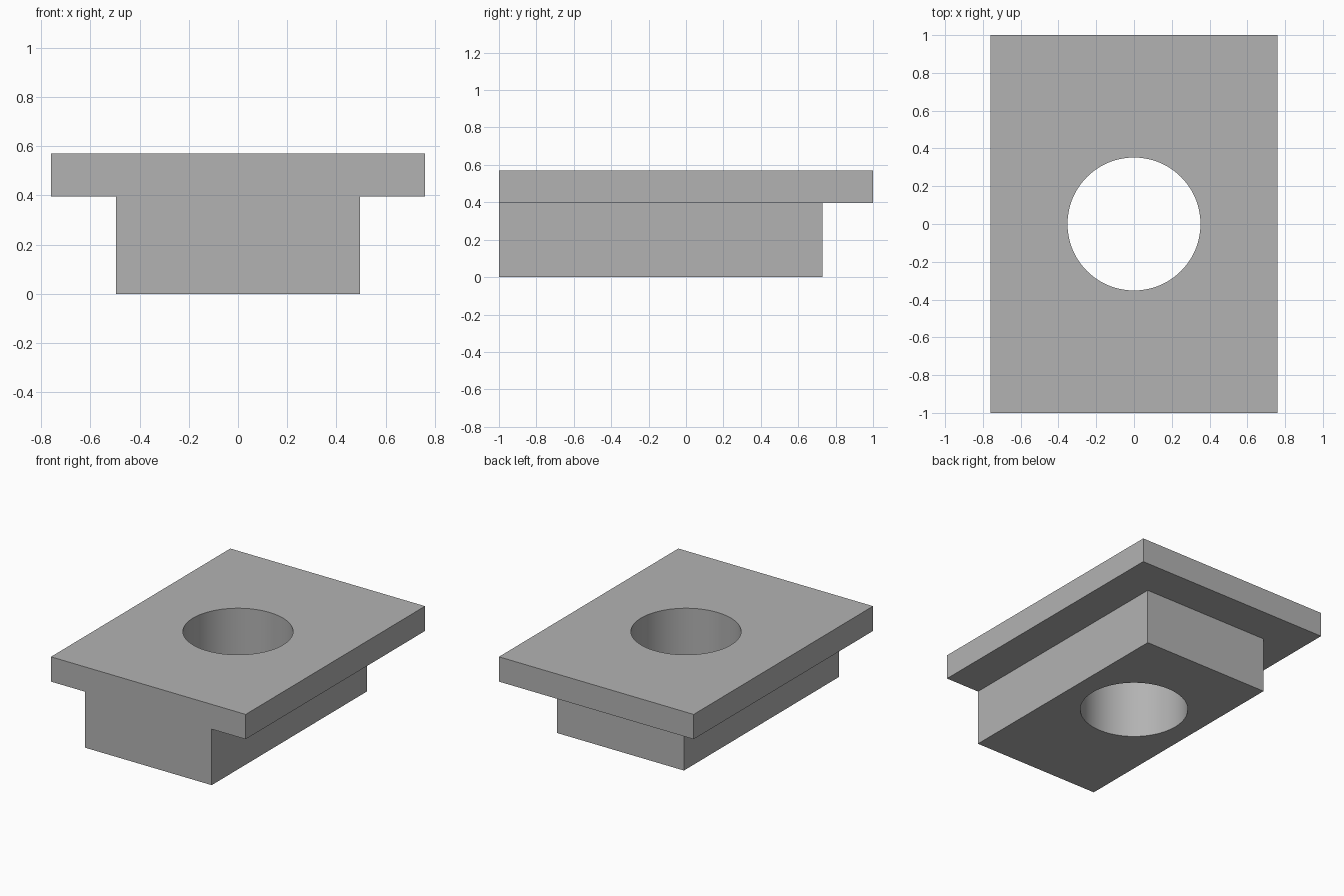
import bpy
import math

default = bpy.data.objects.get("Cube")
if default:
    bpy.data.objects.remove(default, do_unlink=True)

HALF_X, HALF_Y = 0.76, 1.0
TOP, LEDGE = 0.57, 0.395
BLOCK_HALF_X, BLOCK_BACK = 0.495, 0.73
HOLE_RADIUS = 0.352

grey = bpy.data.materials.new("plain grey")
grey.use_nodes = True
colour = (0.45, 0.45, 0.45, 1.0)
grey.diffuse_color = colour
grey.node_tree.nodes["Principled BSDF"].inputs["Base Color"].default_value = colour


def box(name, low, high):
    """Box spanning two opposite corners."""
    centre = [(a + b) / 2 for a, b in zip(low, high)]
    bpy.ops.mesh.primitive_cube_add(size=1, location=centre)
    obj = bpy.context.object
    obj.name = name
    obj.scale = [b - a for a, b in zip(low, high)]
    bpy.ops.object.transform_apply(location=True, rotation=False, scale=True)
    obj.data.materials.append(grey)
    return obj


def combine(target, helper, operation):
    """Apply a boolean, then discard the helper solid."""
    helper.hide_render = True
    bpy.context.view_layer.objects.active = target
    mod = target.modifiers.new(operation.lower(), "BOOLEAN")
    mod.operation = operation
    mod.solver = "EXACT"
    mod.object = helper
    bpy.ops.object.modifier_apply(modifier=mod.name)
    bpy.data.objects.remove(helper, do_unlink=True)


# Wide top plate with the narrower block below, flush at the front
body = box("flanged_block", (-HALF_X, -HALF_Y, LEDGE), (HALF_X, HALF_Y, TOP))
block = box("lower_block", (-BLOCK_HALF_X, -HALF_Y, 0),
            (BLOCK_HALF_X, BLOCK_BACK, (LEDGE + TOP) / 2))
combine(body, block, "UNION")

# Merge the flush front into one clean face
clean = body.modifiers.new("merge_flat_faces", "DECIMATE")
clean.decimate_type = "DISSOLVE"
clean.angle_limit = math.radians(1)
bpy.ops.object.modifier_apply(modifier=clean.name)

# Round hole straight through both parts
bpy.ops.mesh.primitive_cylinder_add(vertices=96, radius=HOLE_RADIUS, depth=2,
                                    location=(0, 0, TOP / 2))
drill = bpy.context.object
drill.name = "hole_cutter"
drill.data.materials.append(grey)
combine(body, drill, "DIFFERENCE")

# Smooth hole wall, crisp edges elsewhere
bpy.ops.object.select_all(action="DESELECT")
body.select_set(True)
bpy.context.view_layer.objects.active = body
bpy.ops.object.shade_smooth_by_angle(angle=math.radians(30))
